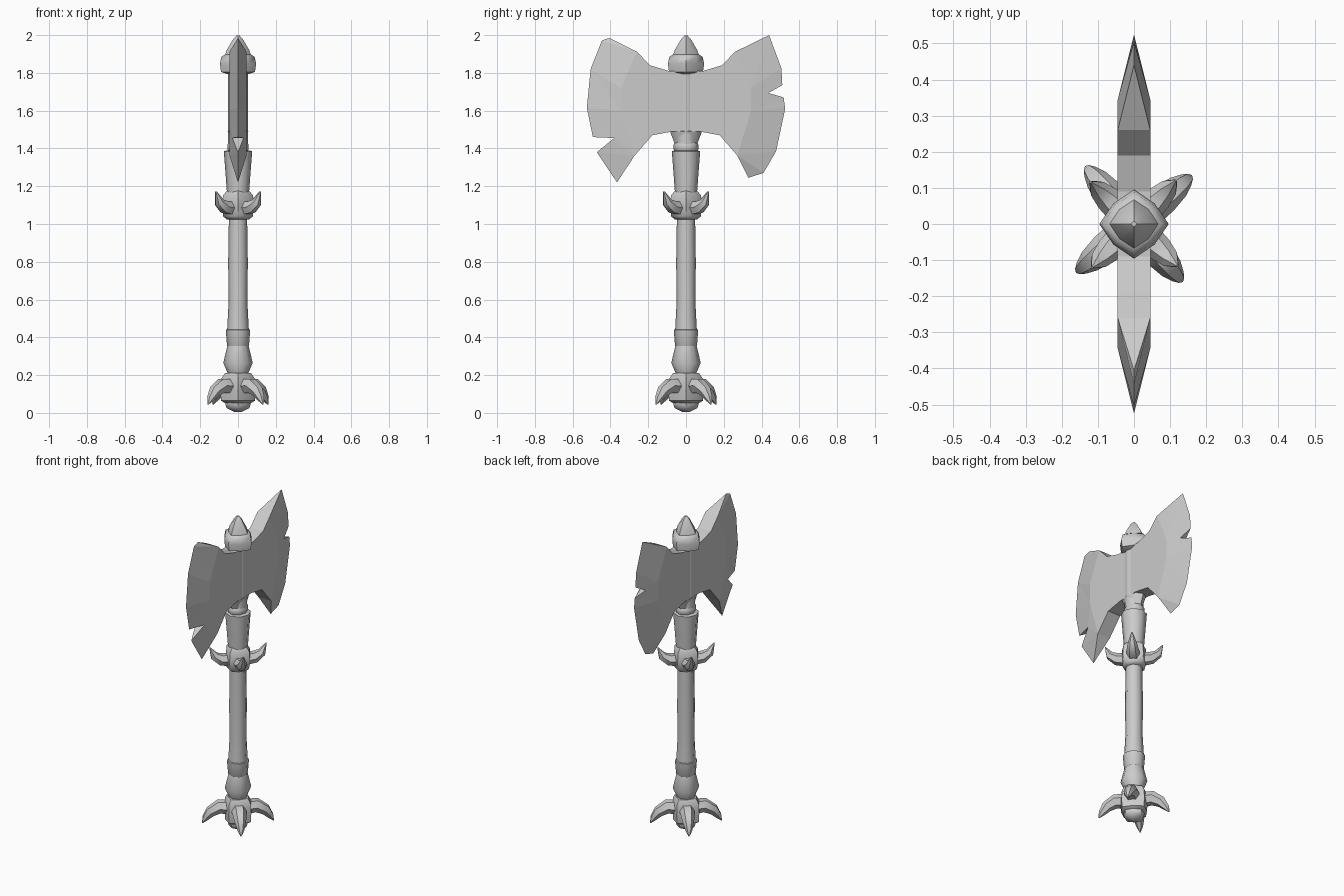
import bpy, bmesh, math
from mathutils import Vector

cube = bpy.data.objects.get("Cube")
if cube:
    bpy.data.objects.remove(cube)

grey = bpy.data.materials.new("plain_grey")
grey.use_nodes = True
grey.diffuse_color = (0.6, 0.6, 0.6, 1)
grey.node_tree.nodes["Principled BSDF"].inputs["Base Color"].default_value = (0.6, 0.6, 0.6, 1)


def finish(bm, name, smooth=None):
    """Clean the mesh, turn it into an object and shade it."""
    bmesh.ops.remove_doubles(bm, verts=bm.verts, dist=0.0005)
    bmesh.ops.recalc_face_normals(bm, faces=bm.faces)
    mesh = bpy.data.meshes.new(name)
    bm.to_mesh(mesh)
    bm.free()
    mesh.materials.append(grey)
    obj = bpy.data.objects.new(name, mesh)
    bpy.context.collection.objects.link(obj)
    if smooth:
        bpy.ops.object.select_all(action='DESELECT')
        obj.select_set(True)
        bpy.context.view_layer.objects.active = obj
        bpy.ops.object.shade_smooth_by_angle(angle=math.radians(smooth))
    return obj


def loft(name, rings, smooth):
    """Skin a list of equal vertex rings and cap both ends."""
    bm = bmesh.new()
    loops = [[bm.verts.new(p) for p in ring] for ring in rings]
    for a, b in zip(loops, loops[1:]):
        for i in range(len(a)):
            j = (i + 1) % len(a)
            bm.faces.new((a[i], a[j], b[j], b[i]))
    bm.faces.new(loops[0])
    bm.faces.new(loops[-1])
    return finish(bm, name, smooth)


def turned(name, profile, diagonal=1.0, flat=1.0, smooth=50):
    """Eight-sided turned part; diagonal < 1 makes it a rounded diamond."""
    rings = []
    for r, z in profile:
        ring = []
        for i in range(8):
            a = i * math.pi / 4
            k = r * (diagonal if i % 2 else 1)
            ring.append((k * flat * math.cos(a), k * math.sin(a), z))
        rings.append(ring)
    return loft(name, rings, smooth)


def spikes(name, path, start_angle):
    """Four curved horns; path rows are distance out, height, radius."""
    for n in range(4):
        a = math.radians(start_angle + 90 * n)
        out, side, up = Vector((math.cos(a), math.sin(a), 0)), Vector((-math.sin(a), math.cos(a), 0)), Vector((0, 0, 1))
        rings = []
        for i, (d, z, r) in enumerate(path):
            p, q = path[max(i - 1, 0)], path[min(i + 1, len(path) - 1)]
            along = (out * (q[0] - p[0]) + up * (q[1] - p[1])).normalized()
            normal = along.cross(side)
            rings.append([out * d + up * z + r * (side * math.cos(t) + normal * math.sin(t))
                          for t in (k * math.pi / 3 for k in range(6))])
        loft(f"{name}_{n + 1}", rings, 45)


def blade(name, sign, root, outer, bevel):
    """Axe head: flat cheeks, then a bevel falling to the cutting edge.
    Outer rows are distance out, height, half thickness, bevel point index."""
    half = 0.045
    bm = bmesh.new()
    sides = []
    for sx in (1, -1):
        def vert(y, z, t):
            return bm.verts.new((sx * t, sign * y, z))
        inner = [vert(y, z, half) for y, z in bevel]
        rim = [vert(y, z, t) for y, z, t, k in outer]
        top = [vert(y, z, half) for y, z in root[0]]
        low = [vert(y, z, half) for y, z in root[1]]
        bm.faces.new(top + inner + low)
        for i in range(len(outer) - 1):
            a, b = outer[i][3], outer[i + 1][3]
            bm.faces.new((rim[i], rim[i + 1], inner[b]))
            if a != b:
                bm.faces.new((rim[i], inner[b], inner[a]))
        sides.append(top + [inner[0]] + rim + [inner[-1]] + low)
    # close the narrow rim between the two sides
    a, b = sides
    for i in range(len(a)):
        j = (i + 1) % len(a)
        bm.faces.new((a[i], a[j], b[j], b[i]))
    bmesh.ops.dissolve_degenerate(bm, dist=0.0005, edges=bm.edges)
    return finish(bm, name)


# Handle, from the pommel up
turned("pommel_tip", [(0.02, 0.005), (0.06, 0.025), (0.068, 0.05), (0.06, 0.08)], 0.9)
turned("pommel", [(0.065, 0.05), (0.09, 0.065), (0.094, 0.12), (0.09, 0.18), (0.07, 0.21)], 0.84)
turned("grip_swell", [(0.05, 0.2), (0.078, 0.265), (0.055, 0.36)])
turned("lower_collar", [(0.055, 0.35), (0.058, 0.355), (0.065, 0.44), (0.05, 0.445)])
turned("shaft", [(0.058, 0.43), (0.05, 0.58), (0.052, 0.8), (0.048, 1.05), (0.05, 1.2)])
turned("guard", [(0.06, 1.025), (0.078, 1.04), (0.085, 1.09), (0.08, 1.15), (0.06, 1.175)], 0.86)
turned("upper_collar", [(0.058, 1.16), (0.075, 1.385), (0.06, 1.39)])
turned("neck_ring", [(0.055, 1.38), (0.066, 1.395), (0.066, 1.42), (0.055, 1.435)], flat=0.85)
turned("head_socket", [(0.058, 1.42), (0.085, 1.49), (0.05, 1.5)], flat=0.65)
turned("head_core", [(0.054, 1.4), (0.054, 1.83)])
turned("cap", [(0.06, 1.795), (0.09, 1.805), (0.096, 1.85), (0.088, 1.885), (0.065, 1.9)], 0.84)
turned("cap_point", [(0.07, 1.89), (0.06, 1.92), (0.025, 1.98), (0.008, 1.998)], 0.85)

# Horns around the guard and the pommel
spikes("guard_spike", [(0.05, 1.085, 0.04), (0.1, 1.09, 0.036), (0.14, 1.115, 0.026), (0.167, 1.172, 0.003)], 46)
spikes("pommel_spike", [(0.05, 0.14, 0.045), (0.11, 0.145, 0.042), (0.16, 0.115, 0.033), (0.19, 0.075, 0.02), (0.207, 0.045, 0.003)], 40)

# Two notched blades
root = ([(0, 1.81), (0.09, 1.81), (0.19, 1.84)], [(0.178, 1.47), (0.07, 1.49), (0, 1.49)])
bevel = [(0.26, 1.912), (0.345, 1.72), (0.345, 1.6), (0.272, 1.362)]
blade("back_blade", 1, root, [
    (0.44, 2.0, 0, 0), (0.505, 1.825, 0, 1), (0.51, 1.735, 0, 1), (0.43, 1.69, 0.022, 1),
    (0.517, 1.67, 0, 1), (0.525, 1.61, 0, 2), (0.477, 1.385, 0, 2), (0.41, 1.27, 0, 3), (0.33, 1.245, 0, 3)], bevel)
blade("front_blade", -1, root, [
    (0.405, 1.985, 0, 0), (0.445, 1.972, 0, 0), (0.505, 1.82, 0, 1), (0.525, 1.615, 0, 2),
    (0.493, 1.46, 0, 2), (0.38, 1.455, 0.03, 2), (0.472, 1.38, 0, 3), (0.365, 1.22, 0, 3)], bevel)
